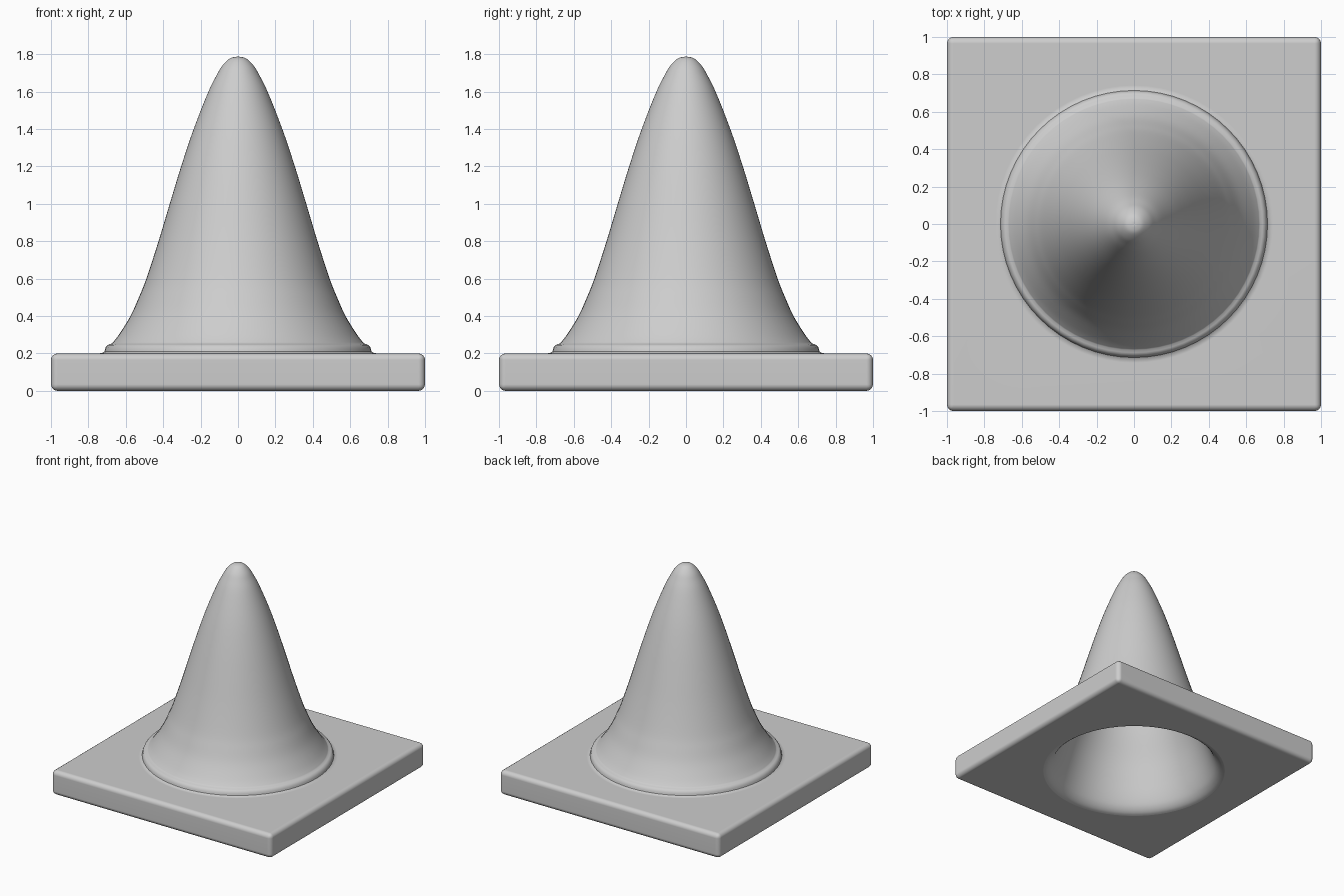
import bpy, bmesh, math

if "Cube" in bpy.data.objects:
    bpy.data.objects.remove(bpy.data.objects["Cube"])

grey = bpy.data.materials.new("mid_grey")
grey.diffuse_color = (0.61, 0.61, 0.61, 1)
grey.use_nodes = True
grey.node_tree.nodes["Principled BSDF"].inputs["Base Color"].default_value = grey.diffuse_color
SIDES = 64


def smooth_path(pts, steps=4):
    """Catmull-Rom curve through (radius, height) points."""
    p = [pts[0]] + pts + [pts[-1]]
    out = []
    for i in range(1, len(p) - 2):
        a, b, c, d = p[i - 1:i + 3]
        for s in range(steps):
            t = s / steps
            out.append(tuple(
                0.5 * (2 * b[k] + (c[k] - a[k]) * t
                       + (2 * a[k] - 5 * b[k] + 4 * c[k] - d[k]) * t * t
                       + (3 * b[k] - a[k] - 3 * c[k] + d[k]) * t ** 3)
                for k in (0, 1)))
    return out + [pts[-1]]


def finish(name, bm):
    bmesh.ops.recalc_face_normals(bm, faces=bm.faces)
    mesh = bpy.data.meshes.new(name)
    bm.to_mesh(mesh)
    bm.free()
    mesh.materials.append(grey)
    ob = bpy.data.objects.new(name, mesh)
    bpy.context.collection.objects.link(ob)
    return ob


def revolve(name, profile):
    """Spin a (radius, height) profile, ending on the axis, around z."""
    bm = bmesh.new()
    rings = []
    for r, z in profile:
        if r < 1e-5:
            rings.append([bm.verts.new((0, 0, z))] * SIDES)
        else:
            rings.append([bm.verts.new((r * math.cos(2 * math.pi * i / SIDES),
                                        r * math.sin(2 * math.pi * i / SIDES), z))
                          for i in range(SIDES)])
    for a, b in zip(rings, rings[1:]):
        for i in range(SIDES):
            j = (i + 1) % SIDES
            loop = list(dict.fromkeys((a[i], a[j], b[j], b[i])))
            if len(loop) > 2:
                bm.faces.new(loop)
    return finish(name, bm)


def select(ob):
    bpy.ops.object.select_all(action='DESELECT')
    ob.select_set(True)
    bpy.context.view_layer.objects.active = ob


def apply(ob, kind, **settings):
    select(ob)
    mod = ob.modifiers.new(kind.lower(), kind)
    for key, value in settings.items():
        setattr(mod, key, value)
    bpy.ops.object.modifier_apply(modifier=mod.name)


# Square base plate with rounded edges
bm = bmesh.new()
bmesh.ops.create_cube(bm, size=1)
for v in bm.verts:
    v.co = (v.co.x * 2, v.co.y * 2, (v.co.z + 0.5) * 0.2)
base = finish("base_with_cone", bm)
apply(base, 'BEVEL', width=0.035, segments=4)

# Collar ring, then flared cone body with rounded tip
collar = [(0, 0.1), (0.745, 0.1), (0.742, 0.2), (0.725, 0.203), (0.714, 0.21),
          (0.711, 0.222), (0.707, 0.234), (0.698, 0.244), (0.688, 0.249)]
outer = [(0.674, 0.253), (0.637, 0.3), (0.575, 0.4), (0.53, 0.5), (0.49, 0.6),
         (0.425, 0.8), (0.365, 1.0), (0.304, 1.2), (0.237, 1.4), (0.158, 1.6),
         (0.113, 1.69), (0.085, 1.737), (0.05, 1.773), (0.02, 1.785), (0.0, 1.786)]
cone = revolve("cone_body", collar + smooth_path(outer))

# Hollow space under the cone, with a flared lip at the bottom
inner = [(0.712, 0.0), (0.683, 0.01), (0.655, 0.033), (0.63, 0.07),
         (0.6, 0.14), (0.563, 0.25), (0.513, 0.4), (0.435, 0.6), (0.37, 0.8),
         (0.31, 1.0), (0.248, 1.2), (0.18, 1.4), (0.1, 1.6),
         (0.055, 1.69), (0.0, 1.725)]
cavity = revolve("cavity_cutter",
                 [(0, -0.05), (0.712, -0.05)] + smooth_path(inner))

# Join into one skin, then hollow it out
for part, op in ((cone, 'UNION'), (cavity, 'DIFFERENCE')):
    apply(base, 'BOOLEAN', operation=op, object=part, solver='EXACT')
    bpy.data.objects.remove(part, do_unlink=True)

select(base)
bpy.ops.object.shade_smooth_by_angle(angle=math.radians(40))
weighted = base.modifiers.new("weighted", 'WEIGHTED_NORMAL')
weighted.keep_sharp = True
